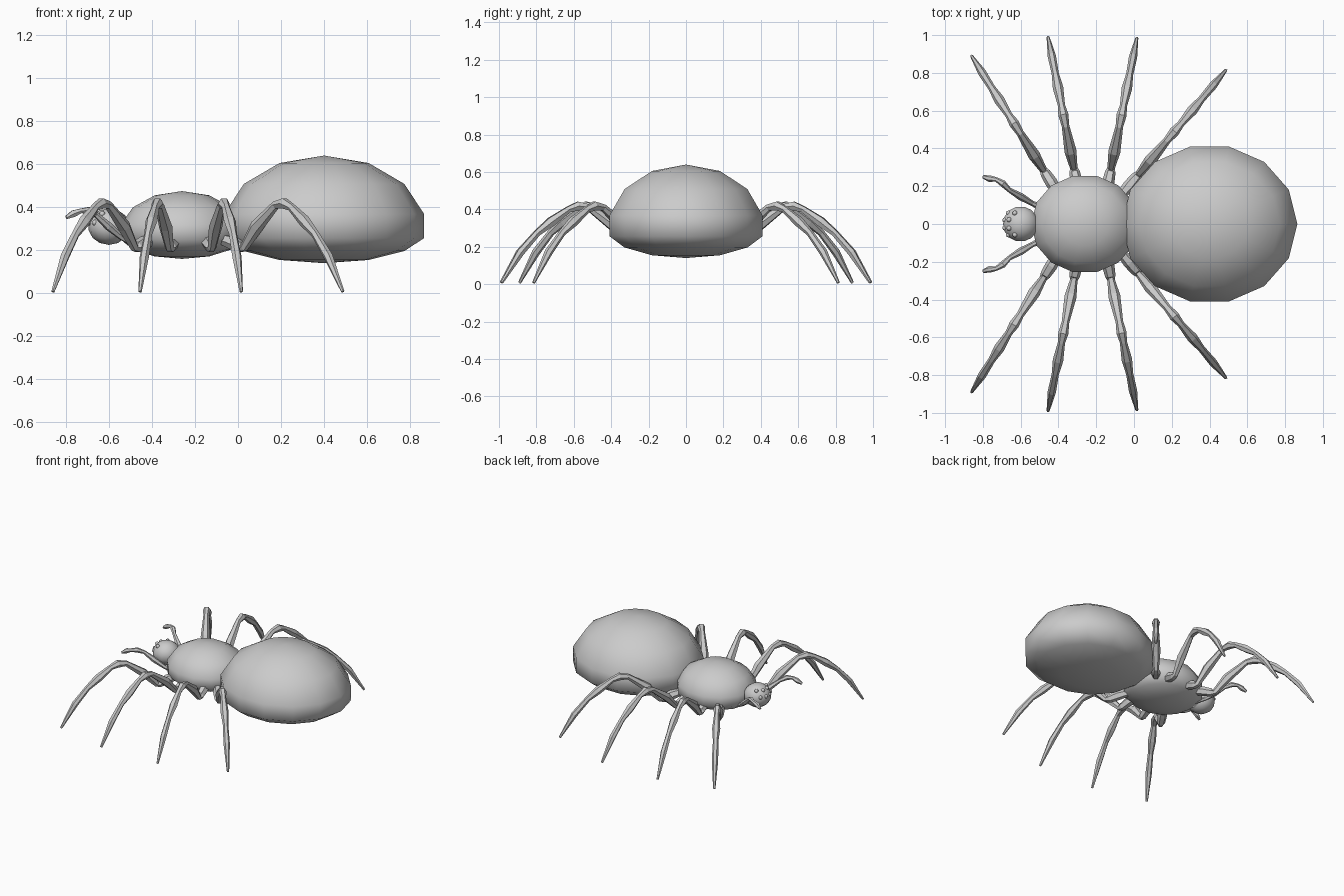
import bpy, bmesh
from math import sin, cos, pi, radians
from mathutils import Vector

if "Cube" in bpy.data.objects:
    bpy.data.objects.remove(bpy.data.objects["Cube"])


def loft(bm, rings, start, end):
    """Skin a list of point rings, closing both ends with a pole point."""
    vr = [[bm.verts.new(p) for p in r] for r in rings]
    n = len(vr[0])
    for a, b in zip(vr, vr[1:]):
        for i in range(n):
            j = (i + 1) % n
            bm.faces.new((a[i], a[j], b[j], b[i]))
    for ring, pole in ((vr[0], start), (vr[-1], end)):
        p = bm.verts.new(pole)
        for i in range(n):
            bm.faces.new((ring[i], ring[(i + 1) % n], p))


def finish(bm, name, smooth):
    bmesh.ops.recalc_face_normals(bm, faces=bm.faces)
    for f in bm.faces:
        f.smooth = smooth
    me = bpy.data.meshes.new(name)
    bm.to_mesh(me)
    bm.free()
    ob = bpy.data.objects.new(name, me)
    bpy.context.collection.objects.link(ob)
    return ob


def egg(bm, c, rx, ry, top, bottom, seg=14, rows=7):
    """Ellipsoid with different heights above and below its centre."""
    c = Vector(c)
    rings = []
    for k in range(1, rows):
        t = pi * k / rows
        h = cos(t) * (top if cos(t) > 0 else bottom)
        rings.append([c + Vector((rx * sin(t) * cos(2 * pi * i / seg),
                                  ry * sin(t) * sin(2 * pi * i / seg), h))
                      for i in range(seg)])
    loft(bm, rings, c + Vector((0, 0, top)), c - Vector((0, 0, bottom)))


def limb(bm, pts, radii, sides=6):
    """Segmented tube of varying thickness along a path."""
    pts = [Vector(p) for p in pts]
    rings = []
    for k, p in enumerate(pts):
        t = (pts[min(k + 1, len(pts) - 1)] - pts[max(k - 1, 0)]).normalized()
        side = t.cross(Vector((0, 0, 1))).normalized()
        up = side.cross(t)
        rings.append([p + radii[k] * (side * cos(2 * pi * i / sides) + up * sin(2 * pi * i / sides))
                      for i in range(sides)])
    loft(bm, rings, pts[0], pts[-1])


# Body
for name, args in {
    "abdomen": ((0.40, 0, 0.29), 0.477, 0.431, 0.35, 0.15),
    "thorax": ((-0.26, 0, 0.275), 0.292, 0.268, 0.20, 0.115),
    "head": ((-0.60, 0, 0.31), 0.096, 0.096, 0.085, 0.085),
}.items():
    bm = bmesh.new()
    egg(bm, *args)
    finish(bm, name, True)

# Eyes: two rows of four on the front of the head
bm = bmesh.new()
for elev, angles in ((12, (14, 42)), (42, (20, 62))):
    for a in angles:
        for s in (-1, 1):
            e, b = radians(elev), radians(a * s)
            p = Vector((-0.60, 0, 0.31)) + 0.088 * Vector((-cos(e) * cos(b), cos(e) * sin(b), sin(e)))
            egg(bm, p, 0.014, 0.014, 0.014, 0.014, 8, 6)
finish(bm, "eyes", True)

# Legs: base and tip in plan, shared profile of (fraction, height, radius)
profile = [(0.0, 0.25, 0.026), (0.08, 0.235, 0.033), (0.15, 0.215, 0.028), (0.175, 0.212, 0.020),
           (0.28, 0.31, 0.032), (0.44, 0.41, 0.020), (0.51, 0.418, 0.027), (0.57, 0.40, 0.019),
           (0.68, 0.335, 0.028), (0.77, 0.275, 0.019), (0.88, 0.17, 0.022), (1.0, 0.008, 0.008)]
leg_plan = [((-0.40, 0.16), (-0.86, 0.89)), ((-0.29, 0.15), (-0.455, 0.99)),
            ((-0.15, 0.15), (0.015, 0.985)), ((-0.07, 0.15), (0.487, 0.815))]
for n, (base, tip) in enumerate(leg_plan, 1):
    for s, label in ((-1, "right"), (1, "left")):
        bm = bmesh.new()
        pts = [(base[0] + f * (tip[0] - base[0]), s * (base[1] + f * (tip[1] - base[1])), z)
               for f, z, r in profile]
        limb(bm, pts, [r for f, z, r in profile])
        finish(bm, f"leg_{n}_{label}", False)

# Feelers beside the head
path = [(-0.48, 0.08, 0.23, 0.018), (-0.54, 0.11, 0.26, 0.014), (-0.60, 0.145, 0.31, 0.020),
        (-0.66, 0.18, 0.365, 0.013), (-0.695, 0.215, 0.385, 0.018), (-0.73, 0.236, 0.383, 0.012),
        (-0.765, 0.24, 0.37, 0.018), (-0.798, 0.25, 0.352, 0.009)]
for s, label in ((-1, "right"), (1, "left")):
    bm = bmesh.new()
    limb(bm, [(x, s * y, z) for x, y, z, r in path], [p[3] for p in path])
    finish(bm, f"feeler_{label}", False)
